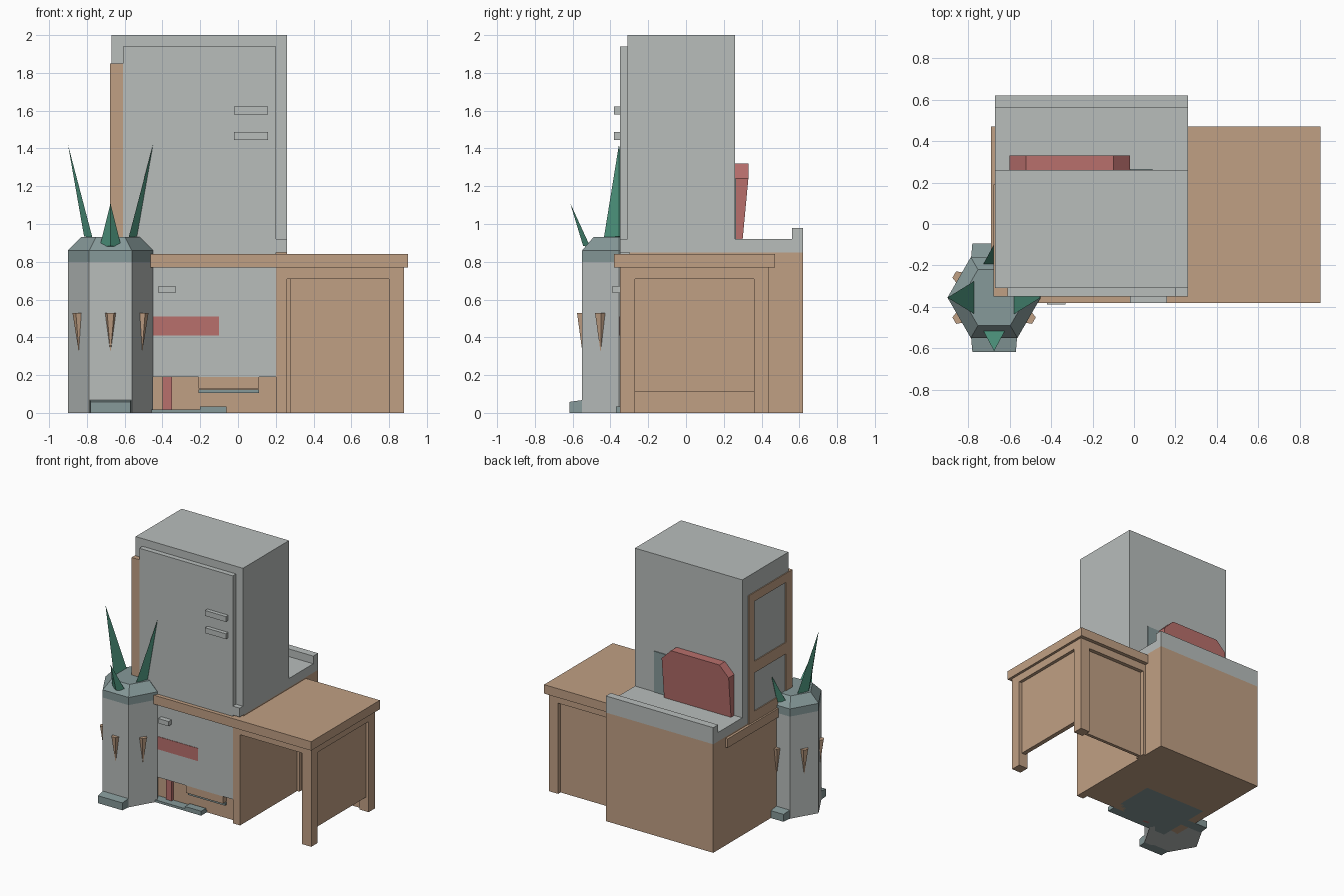
import bpy, bmesh, math
from mathutils import Vector

if "Cube" in bpy.data.objects:
    bpy.data.objects.remove(bpy.data.objects["Cube"])

def mat(name, c):
    m = bpy.data.materials.new(name)
    m.diffuse_color = (*c, 1)
    m.use_nodes = True
    m.node_tree.nodes["Principled BSDF"].inputs["Base Color"].default_value = m.diffuse_color
    return m

GREY = mat("light_grey", (0.48, 0.51, 0.50))
TAN = mat("wood_tan", (0.53, 0.35, 0.23))
RED = mat("soft_red", (0.48, 0.16, 0.15))
GREEN = mat("leaf_green", (0.09, 0.36, 0.25))
SLATE = mat("slate_grey", (0.24, 0.32, 0.32))

def mesh(name, verts, faces, m):
    me = bpy.data.meshes.new(name)
    me.from_pydata(verts, [], faces)
    bm = bmesh.new()
    bm.from_mesh(me)
    bmesh.ops.recalc_face_normals(bm, faces=bm.faces)
    bm.to_mesh(me)
    bm.free()
    me.materials.append(m)
    ob = bpy.data.objects.new(name, me)
    bpy.context.collection.objects.link(ob)
    return ob

def loft(name, rings, m):
    """Closed solid through rings of equal point count."""
    n = len(rings[0])
    verts = [p for r in rings for p in r]
    faces = [list(range(n)), list(range(len(verts) - n, len(verts)))]
    for k in range(len(rings) - 1):
        for i in range(n):
            j = (i + 1) % n
            faces.append([k*n + i, k*n + j, k*n + n + j, k*n + n + i])
    return mesh(name, verts, faces, m)

def box(name, x0, x1, y0, y1, z0, z1, m):
    ring = lambda z: [(x0, y0, z), (x1, y0, z), (x1, y1, z), (x0, y1, z)]
    return loft(name, [ring(z0), ring(z1)], m)

# Base cabinet and worktop with raised back lip
box("cabinet", -0.67, 0.26, -0.30, 0.62, 0, 0.85, TAN)
box("worktop", -0.67, 0.26, -0.35, 0.62, 0.85, 0.92, GREY)
box("worktop_lip", -0.67, 0.26, 0.56, 0.62, 0.92, 0.98, GREY)
box("cabinet_side_post", 0.20, 0.26, -0.34, -0.30, 0, 0.13, TAN)
box("cabinet_drawer", -0.21, 0.11, -0.345, -0.30, 0.13, 0.19, TAN)
box("drawer_gap", -0.21, 0.11, -0.32, -0.30, 0.105, 0.125, SLATE)

# Refrigerator
box("fridge_body", -0.67, 0.26, -0.31, 0.26, 0.92, 2.0, GREY)
box("fridge_door", -0.61, 0.20, -0.35, -0.30, 0.19, 1.94, GREY)
for z in (1.445, 1.58):
    box("fridge_handle", -0.02, 0.16, -0.38, -0.35, z, z + 0.042, GREY)
box("small_handle", -0.42, -0.33, -0.388, -0.35, 0.635, 0.672, GREY)
box("back_plate", -0.45, 0.09, 0.26, 0.266, 0.92, 1.24, SLATE)

# Framed side panel with two openings
box("frame_front_stile", -0.674, -0.61, -0.35, -0.305, 0.84, 1.85, TAN)
for y0, y1 in ((-0.35, -0.27), (0.12, 0.19)):
    box("frame_stile", -0.677, -0.669, y0, y1, 0.84, 1.85, TAN)
for z0, z1 in ((0.84, 0.92), (1.22, 1.31), (1.78, 1.85)):
    box("frame_rail", -0.677, -0.669, -0.27, 0.12, z0, z1, TAN)

# Desk
box("desk_top", -0.69, 0.90, -0.38, 0.47, 0.77, 0.84, TAN)
for x0 in (-0.67, 0.80):
    for y0 in (-0.35, 0.36):
        if x0 > 0 or y0 > 0:
            box("desk_leg", x0, x0 + 0.08, y0, y0 + 0.08, 0, 0.77, TAN)
box("desk_side_panel", 0.82, 0.855, -0.27, 0.36, 0.11, 0.71, TAN)
box("desk_side_rail", 0.80, 0.88, -0.27, 0.36, 0.71, 0.77, TAN)
box("desk_back_panel", 0.26, 0.80, 0.385, 0.41, 0, 0.71, TAN)
for y0 in (-0.345, 0.36):
    box("desk_apron", 0.20, 0.80, y0, y0 + 0.08, 0.71, 0.77, TAN)
box("desk_inner_leg", 0.20, 0.26, -0.345, -0.28, 0, 0.77, TAN)
box("desk_inner_back_leg", 0.20, 0.28, 0.36, 0.44, 0, 0.77, TAN)

# Chair: leaning back with clipped corners, seat and leg
back = [(-0.60, 0.92), (-0.02, 0.92), (-0.02, 1.24), (-0.10, 1.32), (-0.52, 1.32), (-0.60, 1.24)]
lean = lambda z: 0.30 + 0.03 * min(1, (z - 0.92) / 0.32)
loft("chair_back", [[(x, 0.25, z) for x, z in back],
                    [(x, lean(z), z) for x, z in back]], RED)
box("chair_seat", -0.60, -0.10, -0.353, 0.2, 0.41, 0.51, RED)
box("chair_leg", -0.40, -0.35, -0.32, -0.27, 0, 0.19, RED)

# Floor plate with small pedal
box("floor_plate", -0.60, -0.06, -0.37, 0.08, 0, 0.018, SLATE)
box("floor_pedal", -0.20, -0.06, -0.37, -0.31, 0.018, 0.035, SLATE)

# Six sided pillar
CX, CY, R = -0.675, -0.355, 0.225
def hexring(r, z):
    return [(CX + r*math.cos(i*math.pi/3), CY + r*math.sin(i*math.pi/3), z) for i in range(6)]
loft("pillar_body", [hexring(R, 0), hexring(R, 0.80)], GREY)
loft("pillar_cap", [hexring(R, 0.80), hexring(R, 0.86), hexring(0.156, 0.93)], SLATE)

def polar(a, out, side, z):
    """Point at a distance outward and sideways from the pillar axis."""
    return (CX + out*math.cos(a) - side*math.sin(a),
            CY + out*math.sin(a) + side*math.cos(a), z)

# Tapered wedges on every pillar face
for i in range(6):
    a = math.radians(30 + 60*i)
    v = [polar(a, 0.185, -0.032, 0.53), polar(a, 0.185, 0.032, 0.53),
         polar(a, 0.222, 0.018, 0.53), polar(a, 0.222, -0.018, 0.53), polar(a, 0.192, 0, 0.31)]
    mesh("pillar_wedge", v, [(0, 1, 2, 3), (0, 1, 4), (1, 2, 4), (2, 3, 4), (3, 0, 4)], TAN)

# Feet on front and back, sloped tops
for a in (-math.pi/2, math.pi/2):
    loft("pillar_foot", [
        [polar(a, 0.18, s*0.112, 0), polar(a, 0.18, s*0.112, 0.07),
         polar(a, 0.262, s*0.105, 0.058), polar(a, 0.262, s*0.105, 0)] for s in (-1, 1)], SLATE)

# Leaf spikes: tall left and right, short front and back
for i in range(4):
    a = i * math.pi/2
    if i % 2 == 0:
        w, inner, outer, tip, top, zb = 0.08, 0.095, 0.14, 0.225, 1.42, 0.925
    else:
        w, inner, outer, tip, top, zb = 0.058, 0.15, 0.19, 0.258, 1.11, 0.875
    v = [polar(a, inner, -w, zb), polar(a, inner, w, zb), polar(a, outer, 0, zb + 0.01),
         polar(a, tip, 0, top)]
    mesh("leaf_spike", v, [(0, 1, 2), (0, 1, 3), (1, 2, 3), (2, 0, 3)], GREEN)
